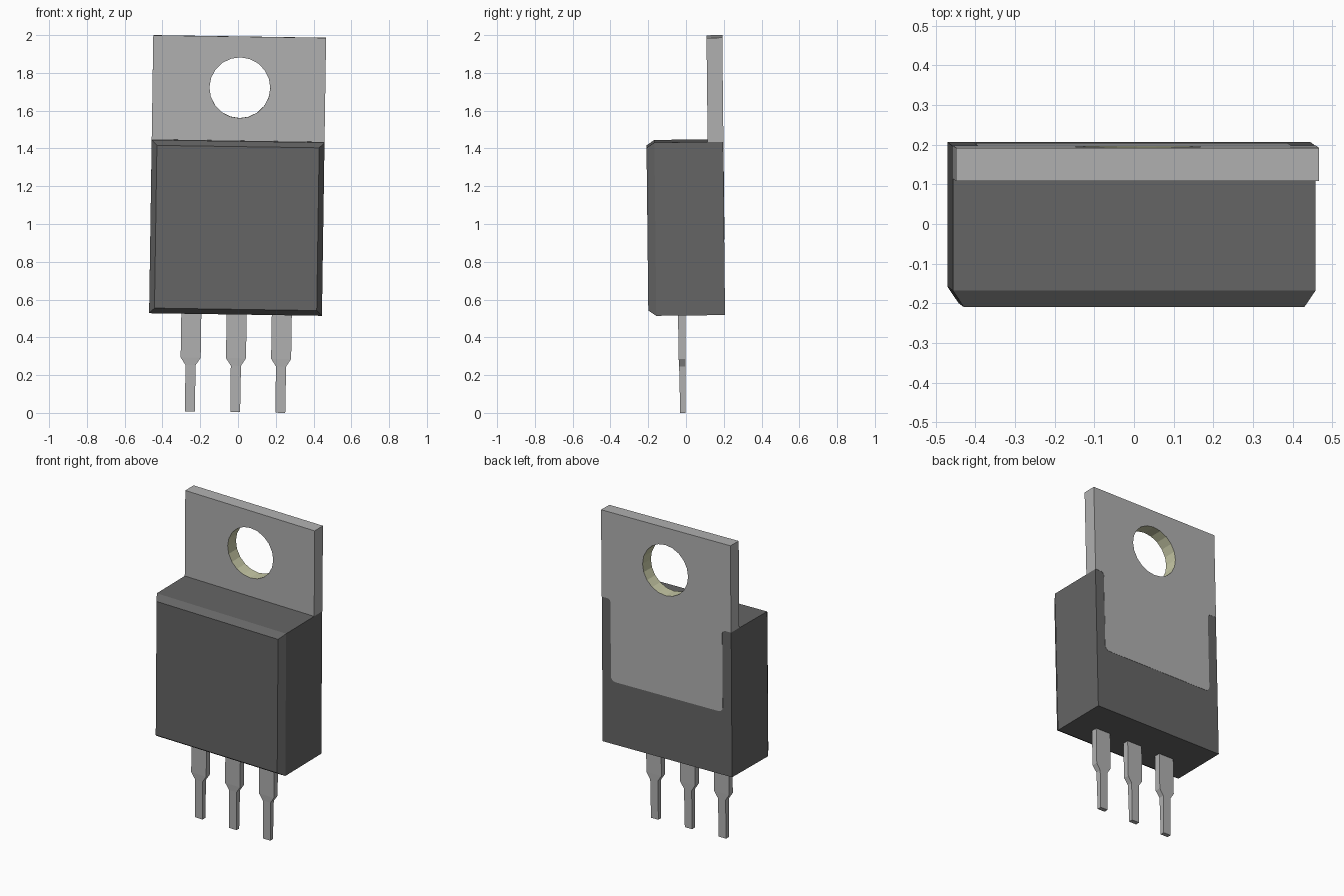
import bpy, bmesh, math
from mathutils import Matrix, Vector

cube = bpy.data.objects.get("Cube")
if cube:
    bpy.data.objects.remove(cube, do_unlink=True)


def material(name, r, g, b):
    m = bpy.data.materials.new(name)
    m.use_nodes = True
    m.diffuse_color = (r, g, b, 1)
    m.node_tree.nodes["Principled BSDF"].inputs["Base Color"].default_value = (r, g, b, 1)
    return m


DARK = material("dark_grey_plastic", 0.13, 0.13, 0.13)
METAL = material("grey_metal", 0.44, 0.44, 0.44)
KHAKI = material("pale_khaki", 0.57, 0.58, 0.38)

# The whole part leans very slightly to its left and forward
PIVOT = Vector((0, 0, 1.4))
LEAN = (Matrix.Translation(PIVOT) @ Matrix.Rotation(0.011, 4, 'X')
        @ Matrix.Rotation(0.015, 4, 'Y') @ Matrix.Translation(-PIVOT))


def finish(name, bm, *mats):
    bmesh.ops.recalc_face_normals(bm, faces=bm.faces)
    bm.transform(LEAN)
    me = bpy.data.meshes.new(name)
    bm.to_mesh(me)
    bm.free()
    for m in mats:
        me.materials.append(m)
    ob = bpy.data.objects.new(name, me)
    bpy.context.collection.objects.link(ob)
    return ob


def loft(name, rings, mat):
    """Skin matching closed rings and cap both ends."""
    bm = bmesh.new()
    loops = [[bm.verts.new(p) for p in ring] for ring in rings]
    n = len(loops[0])
    for a, b in zip(loops, loops[1:]):
        for i in range(n):
            j = (i + 1) % n
            bm.faces.new((a[i], a[j], b[j], b[i]))
    bm.faces.new(loops[0])
    bm.faces.new(loops[-1])
    return finish(name, bm, mat)


# Moulded body with a chamfered front
HALF, BOTTOM, TOP = 0.4575, 0.5225, 1.44
BACK, FRONT = 0.197, -0.209


def body_ring(y, inset):
    x, lo, hi = HALF - inset, BOTTOM + inset, TOP - inset
    return [(-x, y, lo), (x, y, lo), (x, y, hi), (-x, y, hi)]


loft("body", [body_ring(BACK, 0), body_ring(FRONT + 0.042, 0),
              body_ring(FRONT, 0.028)], DARK)

# Mounting plate: wide tab above, narrower rounded tongue down the back
HOLE_X, HOLE_Z, HOLE_R, SIDES = 0.005, 1.72, 0.161, 20
TONGUE, FOOT, ROUND = 0.395, 0.92, 0.03
half = [(HALF, 1.991), (HALF, TOP), (TONGUE + 0.02, TOP),
        (TONGUE + 0.006, TOP - 0.006), (TONGUE, TOP - 0.02)]
for k in range(5):
    a = math.pi / 2 * k / 4
    half.append((TONGUE - ROUND + ROUND * math.cos(a), FOOT + ROUND - ROUND * math.sin(a)))
outline = half + [(-x, z) for x, z in reversed(half)]
hole = [(HOLE_X + HOLE_R * math.cos(math.tau * i / SIDES),
         HOLE_Z + HOLE_R * math.sin(math.tau * i / SIDES)) for i in range(SIDES)]

bm = bmesh.new()
edges = []
for loop in (outline, hole):
    vs = [bm.verts.new((x, 0.115, z)) for x, z in loop]
    edges += [bm.edges.new((v, vs[(i + 1) % len(vs)])) for i, v in enumerate(vs)]
bmesh.ops.triangle_fill(bm, edges=edges, use_beauty=True, normal=(0, -1, 0))
ext = bmesh.ops.extrude_face_region(bm, geom=bm.faces[:], use_keep_orig=True)
bmesh.ops.translate(bm, vec=(0, BACK + 0.0015 - 0.115, 0),
                    verts=[g for g in ext["geom"] if isinstance(g, bmesh.types.BMVert)])
# Hole wall gets its own colour
for f in bm.faces:
    if all(math.hypot(v.co.x - HOLE_X, v.co.z - HOLE_Z) < HOLE_R + 0.001 for v in f.verts):
        f.material_index = 1
finish("mounting_plate", bm, METAL, KHAKI)


# Three stepped leads, thinning toward the tips
def lead_ring(cx, z, w, y0, y1):
    return [(cx - w, y0, z), (cx + w, y0, z), (cx + w, y1, z), (cx - w, y1, z)]


for name, cx in (("right_lead", -0.234), ("middle_lead", 0.006), ("left_lead", 0.245)):
    loft(name, [lead_ring(cx, 0.56, 0.053, -0.052, -0.012),
                lead_ring(cx, 0.29, 0.053, -0.051, -0.014),
                lead_ring(cx, 0.25, 0.027, -0.049, -0.015),
                lead_ring(cx, 0.0045, 0.026, -0.046, -0.019)], METAL)
